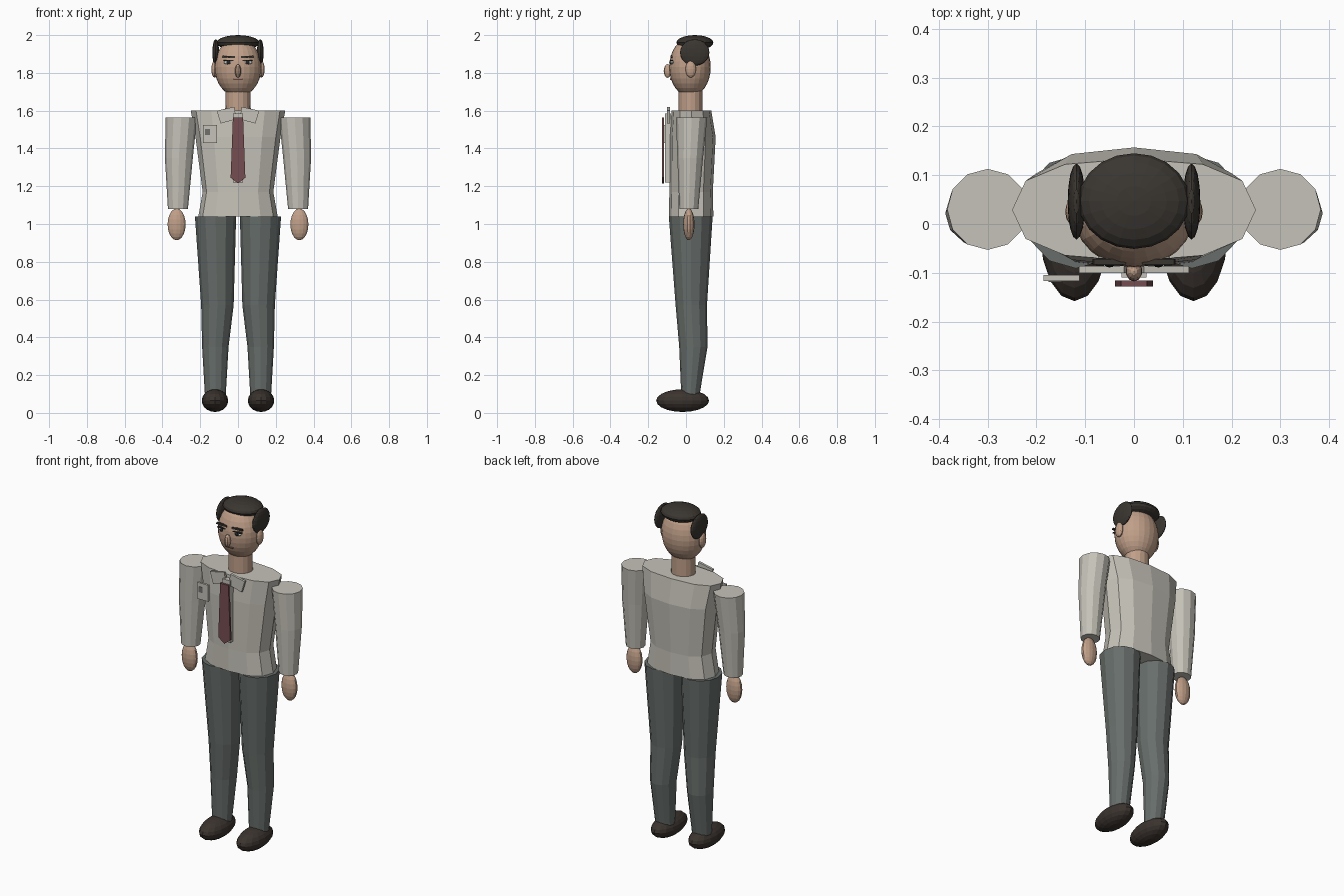
import bpy, bmesh, math
from mathutils import Matrix

if "Cube" in bpy.data.objects:
    bpy.data.objects.remove(bpy.data.objects["Cube"])

def material(name, color):
    m = bpy.data.materials.new(name)
    m.diffuse_color = (*color, 1)
    m.use_nodes = True
    m.node_tree.nodes["Principled BSDF"].inputs["Base Color"].default_value = m.diffuse_color
    return m

SHIRT = material("shirt_grey", (0.56, 0.54, 0.48))
TROUSERS = material("trouser_grey", (0.135, 0.155, 0.145))
SKIN = material("skin", (0.53, 0.35, 0.25))
HAIR = material("hair_brown", (0.042, 0.036, 0.030))
SHOE = material("shoe_brown", (0.044, 0.034, 0.028))
TIE = material("tie_maroon", (0.18, 0.075, 0.083))
WHITE = material("eye_white", (0.65, 0.65, 0.60))
BLACK = material("dark_detail", (0.02, 0.02, 0.02))
BADGE = material("badge_grey", (0.16, 0.16, 0.15))
LIP = material("lip_brown", (0.28, 0.14, 0.11))

def finish(name, bm, mat, smooth=False):
    bmesh.ops.recalc_face_normals(bm, faces=bm.faces)
    me = bpy.data.meshes.new(name)
    bm.to_mesh(me)
    bm.free()
    me.materials.append(mat)
    if smooth:
        me.polygons.foreach_set("use_smooth", [True] * len(me.polygons))
    ob = bpy.data.objects.new(name, me)
    bpy.context.collection.objects.link(ob)
    return ob

def loft(name, rings, mat, sides=12, power=1.0):
    """Capped tube through rings of (z, cx, cy, rx, ry)."""
    bm = bmesh.new()
    loops = []
    for z, cx, cy, rx, ry in rings:
        loop = []
        for i in range(sides):
            a = 2 * math.pi * i / sides
            c, s = math.cos(a), math.sin(a)
            x = math.copysign(abs(c) ** power, c) if abs(c) > 1e-6 else 0
            y = math.copysign(abs(s) ** power, s) if abs(s) > 1e-6 else 0
            loop.append(bm.verts.new((cx + rx * x, cy + ry * y, z)))
        loops.append(loop)
    for a, b in zip(loops, loops[1:]):
        for i in range(sides):
            j = (i + 1) % sides
            bm.faces.new((a[i], a[j], b[j], b[i]))
    bm.faces.new(loops[0])
    bm.faces.new(loops[-1])
    return finish(name, bm, mat)

def ball(name, center, radii, mat, u=16, v=10, smooth=False):
    bm = bmesh.new()
    bmesh.ops.create_uvsphere(bm, u_segments=u, v_segments=v, radius=1,
                              matrix=Matrix.Translation(center) @ Matrix.Diagonal((*radii, 1)))
    return finish(name, bm, mat, smooth)

def plate(name, outline, y0, y1, mat):
    """Front-facing outline of (x, z) points, extruded from y0 to y1."""
    bm = bmesh.new()
    front = [bm.verts.new((x, y0, z)) for x, z in outline]
    back = [bm.verts.new((x, y1, z)) for x, z in outline]
    bm.faces.new(front)
    bm.faces.new(back)
    n = len(outline)
    for i in range(n):
        j = (i + 1) % n
        bm.faces.new((front[i], front[j], back[j], back[i]))
    return finish(name, bm, mat)

def rect(x0, x1, z0, z1):
    return [(x0, z0), (x1, z0), (x1, z1), (x0, z1)]

# Shirt body
loft("shirt_body", [(1.04, 0, 0.027, 0.21, 0.118), (1.17, 0, 0.027, 0.187, 0.115),
                    (1.46, 0, 0.035, 0.225, 0.122), (1.60, 0, 0.029, 0.25, 0.105)],
     SHIRT, power=0.82)

# Neck and head
loft("neck", [(1.58, 0, 0.024, 0.068, 0.063), (1.72, 0, 0.024, 0.066, 0.063)], SKIN, 16)
ball("head", (0, 0.021, 1.83), (0.124, 0.110, 0.155), SKIN, 24, 16)
ball("nose", (0, -0.097, 1.81), (0.017, 0.021, 0.036), SKIN, 10, 8)
plate("mouth", rect(-0.024, 0.024, 1.763, 1.769), -0.085, -0.078, LIP)

# Hair on top
ball("hair_top", (0, 0.047, 1.96), (0.114, 0.098, 0.040), HAIR, 20, 10)

for s, side in ((-1, "right"), (1, "left")):
    # Side hair, ears, eyes and brows
    ball(f"hair_side_{side}", (s * 0.118, 0.046, 1.908), (0.018, 0.078, 0.070), HAIR, 16, 10)
    ball(f"ear_{side}", (s * 0.124, 0.025, 1.82), (0.017, 0.028, 0.045), SKIN, 12, 8)
    ball(f"eye_{side}", (s * 0.05, -0.073, 1.856), (0.026, 0.011, 0.011), WHITE, 12, 8)
    ball(f"pupil_{side}", (s * 0.05, -0.083, 1.856), (0.011, 0.006, 0.010), BLACK, 10, 6)
    plate(f"eyelid_{side}", rect(s * 0.05 - 0.027, s * 0.05 + 0.027, 1.864, 1.869),
          -0.085, -0.070, BLACK)
    plate(f"brow_{side}", [(s * 0.016, 1.878), (s * 0.085, 1.882),
                           (s * 0.082, 1.891), (s * 0.016, 1.889)], -0.083, -0.072, HAIR)

    # Sleeves and hands
    loft(f"sleeve_{side}", [(1.08, s * 0.318, 0.015, 0.053, 0.050),
                            (1.35, s * 0.313, 0.022, 0.074, 0.068),
                            (1.565, s * 0.300, 0.030, 0.083, 0.083)], SHIRT)
    ball(f"hand_{side}", (s * 0.325, 0.015, 0.998), (0.049, 0.030, 0.084), SKIN, 14, 10)

    # Trouser legs and shoes
    loft(f"trouser_leg_{side}", [(0.09, s * 0.120, 0.023, 0.055, 0.048),
                                 (0.35, s * 0.120, 0.039, 0.070, 0.075),
                                 (0.57, s * 0.109, 0.028, 0.086, 0.083),
                                 (1.04, s * 0.119, 0.025, 0.109, 0.116)], TROUSERS)
    ball(f"shoe_{side}", (s * 0.122, -0.018, 0.065), (0.070, 0.140, 0.060), SHOE, 16, 10)

    # Collar flaps
    plate(f"collar_{side}", [(s * 0.020, 1.62), (s * 0.113, 1.60),
                             (s * 0.092, 1.532), (s * 0.008, 1.555)], -0.100, -0.086, SHIRT)

# Button strip behind the tie
plate("button_strip", rect(-0.026, 0.026, 1.22, 1.585), -0.110, -0.080, SHIRT)

# Tie
plate("tie", [(-0.027, 1.565), (0.027, 1.565), (0.039, 1.245), (0, 1.215), (-0.039, 1.245)],
      -0.128, -0.116, TIE)

# Chest pocket badge with a small dark picture
plate("badge", rect(-0.186, -0.112, 1.428, 1.525), -0.117, -0.105, SHIRT)
plate("badge_picture", rect(-0.175, -0.148, 1.47, 1.503), -0.119, -0.116, BADGE)
